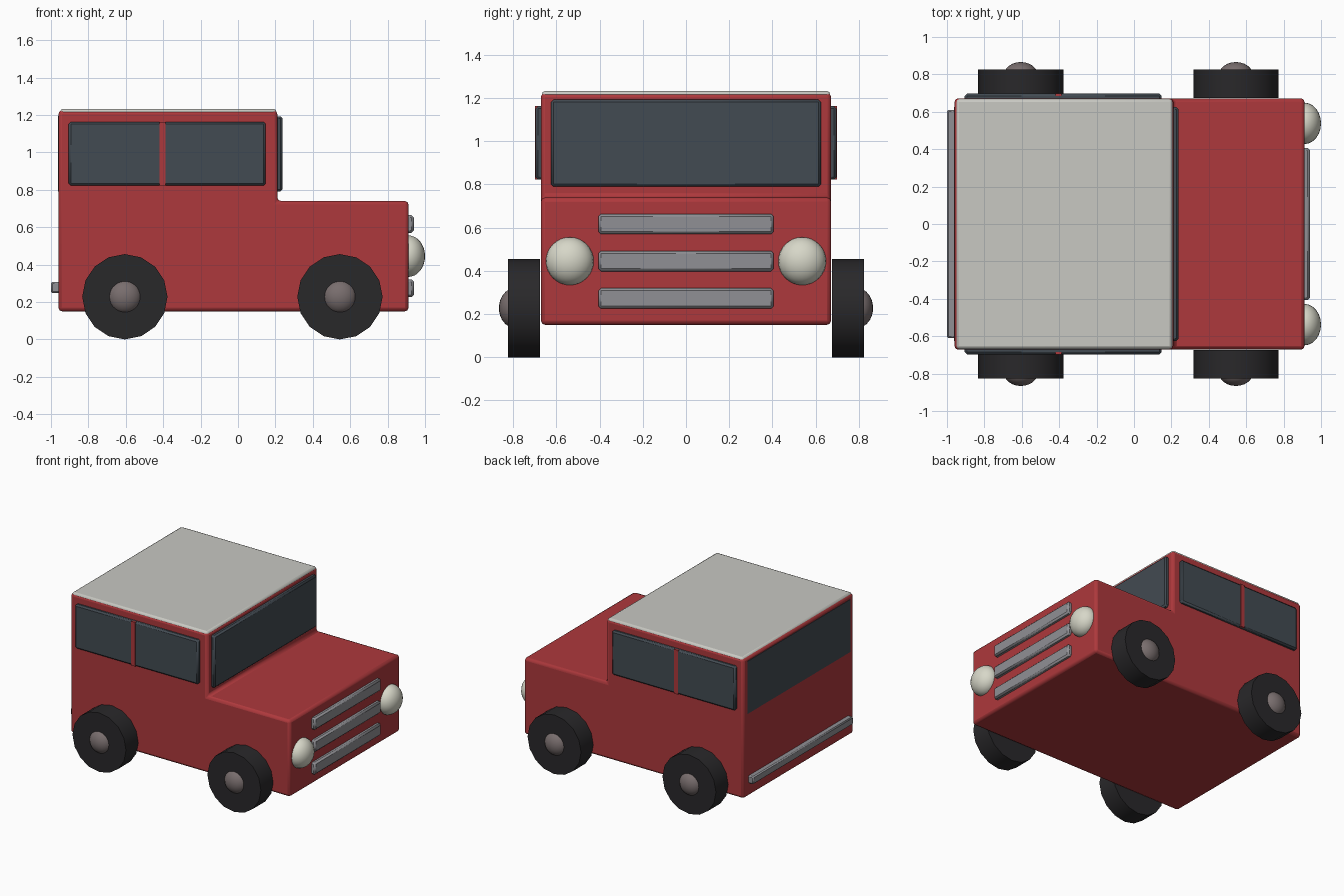
import bpy, bmesh
from math import pi, radians

if "Cube" in bpy.data.objects:
    bpy.data.objects.remove(bpy.data.objects["Cube"])


def material(name, rgb):
    m = bpy.data.materials.new(name)
    m.diffuse_color = (*rgb, 1)
    m.use_nodes = True
    m.node_tree.nodes["Principled BSDF"].inputs["Base Color"].default_value = m.diffuse_color
    return m


RED = material("red_paint", (0.42, 0.04, 0.045))
ROOF = material("roof_paint", (0.58, 0.58, 0.54))
GLASS = material("dark_glass", (0.055, 0.07, 0.085))
TYRE = material("tyre_rubber", (0.022, 0.021, 0.023))
HUB = material("hub_metal", (0.19, 0.155, 0.155))
CHROME = material("trim_metal", (0.28, 0.28, 0.3))
LAMP = material("lamp_glass", (0.68, 0.68, 0.58))


def finish(ob, name, mat, bevel=0, segments=2):
    ob.name = name
    ob.data.materials.append(mat)
    if bevel:
        mod = ob.modifiers.new("Bevel", 'BEVEL')
        mod.width, mod.segments = bevel, segments
        mod.limit_method = 'ANGLE'
    bpy.ops.object.select_all(action='DESELECT')
    ob.select_set(True)
    bpy.context.view_layer.objects.active = ob
    bpy.ops.object.shade_smooth_by_angle(angle=radians(30))
    return ob


def box(name, xs, ys, zs, mat, bevel=0, segments=1):
    bpy.ops.mesh.primitive_cube_add(size=1)
    ob = bpy.context.object
    spans = (xs, ys, zs)
    for v in ob.data.vertices:
        v.co = [(a + b) / 2 + c * (b - a) for (a, b), c in zip(spans, v.co)]
    return finish(ob, name, mat, bevel, segments)


def ellipsoid(name, centre, radii, mat):
    bpy.ops.mesh.primitive_uv_sphere_add(segments=24, ring_count=16, radius=1, location=centre)
    ob = bpy.context.object
    ob.scale = radii
    return finish(ob, name, mat)


# Body: stepped side profile extruded across the width
profile = [(-0.96, 0.15), (0.912, 0.15), (0.912, 0.74),
           (0.21, 0.74), (0.21, 1.225), (-0.96, 1.225)]
bm = bmesh.new()
face = bm.faces.new([bm.verts.new((x, -0.672, z)) for x, z in profile])
ext = bmesh.ops.extrude_face_region(bm, geom=[face])
bmesh.ops.translate(bm, vec=(0, 1.344, 0),
                    verts=[g for g in ext["geom"] if isinstance(g, bmesh.types.BMVert)])
bmesh.ops.recalc_face_normals(bm, faces=bm.faces)
mesh = bpy.data.meshes.new("body")
bm.to_mesh(mesh)
bm.free()
body = bpy.data.objects.new("body", mesh)
bpy.context.collection.objects.link(body)
finish(body, "body", RED, 0.02, 2)

# Roof panel
box("roof", (-0.95, 0.205), (-0.667, 0.667), (1.19, 1.233), ROOF, 0.015, 2)

# Windscreen and rear window
box("windscreen", (0.19, 0.238), (-0.625, 0.625), (0.79, 1.193), GLASS, 0.012)
box("rear_window", (-0.963, -0.93), (-0.625, 0.625), (0.79, 1.195), GLASS)

# Side windows with their dividing pillars
for side, s in (("right", -1), ("left", 1)):
    y = sorted((s * 0.65, s * 0.697))
    box(f"{side}_window", (-0.905, 0.148), y, (0.822, 1.163), GLASS, 0.012)
    box(f"{side}_window_pillar", (-0.421, -0.387), sorted((s * 0.65, s * 0.699)),
        (0.822, 1.163), RED)

# Wheels, hubs and headlights
for side, s in (("right", -1), ("left", 1)):
    for end, x in (("rear", -0.605), ("front", 0.545)):
        bpy.ops.mesh.primitive_cylinder_add(vertices=16, radius=0.228, depth=0.15,
                                            location=(x, s * 0.75, 0.228),
                                            rotation=(pi / 2, 0, 0))
        finish(bpy.context.object, f"{end}_{side}_tyre", TYRE)
        ellipsoid(f"{end}_{side}_hub", (x, s * 0.795, 0.228), (0.091, 0.071, 0.091), HUB)
    ellipsoid(f"{side}_headlight", (0.91, s * 0.538, 0.445), (0.09, 0.111, 0.111), LAMP)

# Grille bars
for i in range(3):
    z = 0.273 + 0.172 * i
    box(f"grille_bar_{i + 1}", (0.89, 0.94), (-0.406, 0.406),
        (z - 0.047, z + 0.047), CHROME, 0.012)

# Rear bumper
box("rear_bumper", (-1.0, -0.94), (-0.61, 0.61), (0.248, 0.308), CHROME, 0.008)
